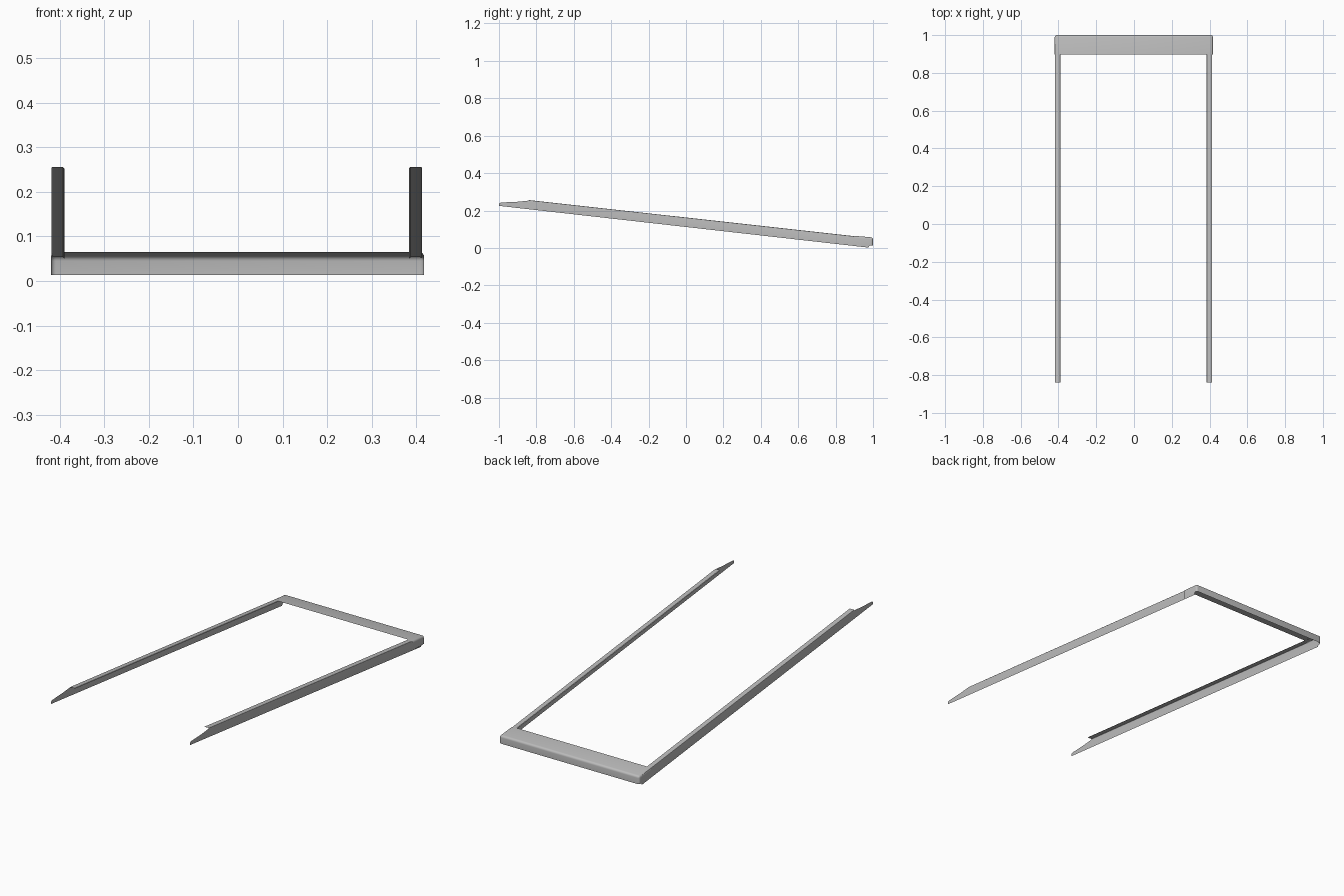
import bpy, bmesh, math

old = bpy.data.objects.get("Cube")
if old:
    bpy.data.objects.remove(old, do_unlink=True)

grey = bpy.data.materials.new("satin grey metal")
grey.use_nodes = True
colour = (0.5, 0.5, 0.5, 1)
grey.diffuse_color = colour
grey.node_tree.nodes["Principled BSDF"].inputs["Base Color"].default_value = colour


def finish(bm, name):
    mesh = bpy.data.meshes.new(name)
    bm.to_mesh(mesh)
    bm.free()
    mesh.materials.append(grey)
    obj = bpy.data.objects.new(name, mesh)
    bpy.context.collection.objects.link(obj)
    bpy.ops.object.select_all(action='DESELECT')
    obj.select_set(True)
    bpy.context.view_layer.objects.active = obj
    bpy.ops.object.shade_smooth_by_angle(angle=math.radians(40))
    return obj


def rail_top(y):
    return 0.256 - 0.111 * (y + 0.84)


def side_rail(name, x, inward):
    """Folded sheet: a tall outer web with a tapered tip and a narrow top flange."""
    bm = bmesh.new()
    front, back = -0.84, 0.975
    r = 0.003
    web = [(-1, 0.225), (back, 0.002), (0.985, 0.02), (0.985, rail_top(0.985) - r),
           (front, rail_top(front) - r), (-0.9, 0.247), (-0.99, 0.243), (-1, 0.238)]
    bm.faces.new([bm.verts.new((x, y, z)) for y, z in web])
    # rounded fold and flange, swept along the sloping top edge
    fold = [(r * (1 - math.cos(a)), r * (math.sin(a) - 1))
            for a in (0, math.pi / 6, math.pi / 3, math.pi / 2)]
    fold += [(0.026, 0), (0.029, -0.003)]
    rows = [[bm.verts.new((x + inward * dx, y, rail_top(y) + dz)) for dx, dz in fold]
            for y in (front, 0.985)]
    for i in range(len(fold) - 1):
        bm.faces.new((rows[0][i], rows[0][i + 1], rows[1][i + 1], rows[1][i]))
    bmesh.ops.remove_doubles(bm, verts=bm.verts, dist=0.0001)
    bmesh.ops.recalc_face_normals(bm, faces=bm.faces)
    # the web looks outward
    if sum(f.normal.x * f.calc_area() for f in bm.faces) * inward > 0:
        bmesh.ops.reverse_faces(bm, faces=bm.faces)
    return finish(bm, name)


side_rail("left_rail", 0.413, -1)
side_rail("right_rail", -0.419, 1)

# Rear bar: rounded sheet shell, open below and towards the front
bm = bmesh.new()
bmesh.ops.create_cube(bm, size=1)
for v in bm.verts:
    rear, top = v.co.y > 0, v.co.z > 0
    v.co.x = 0.418 if v.co.x > 0 else -0.42
    v.co.y = 1.0 if rear else 0.898
    v.co.z = (0.056 if rear else 0.065) if top else 0.013
bm.normal_update()
bmesh.ops.delete(bm, geom=[f for f in bm.faces if f.normal.y < -0.9 or f.normal.z < -0.9],
                 context='FACES')
bmesh.ops.bevel(bm, geom=[e for e in bm.edges if len(e.link_faces) == 2],
                offset=0.011, segments=4, profile=0.5, affect='EDGES')
finish(bm, "rear_bar")
